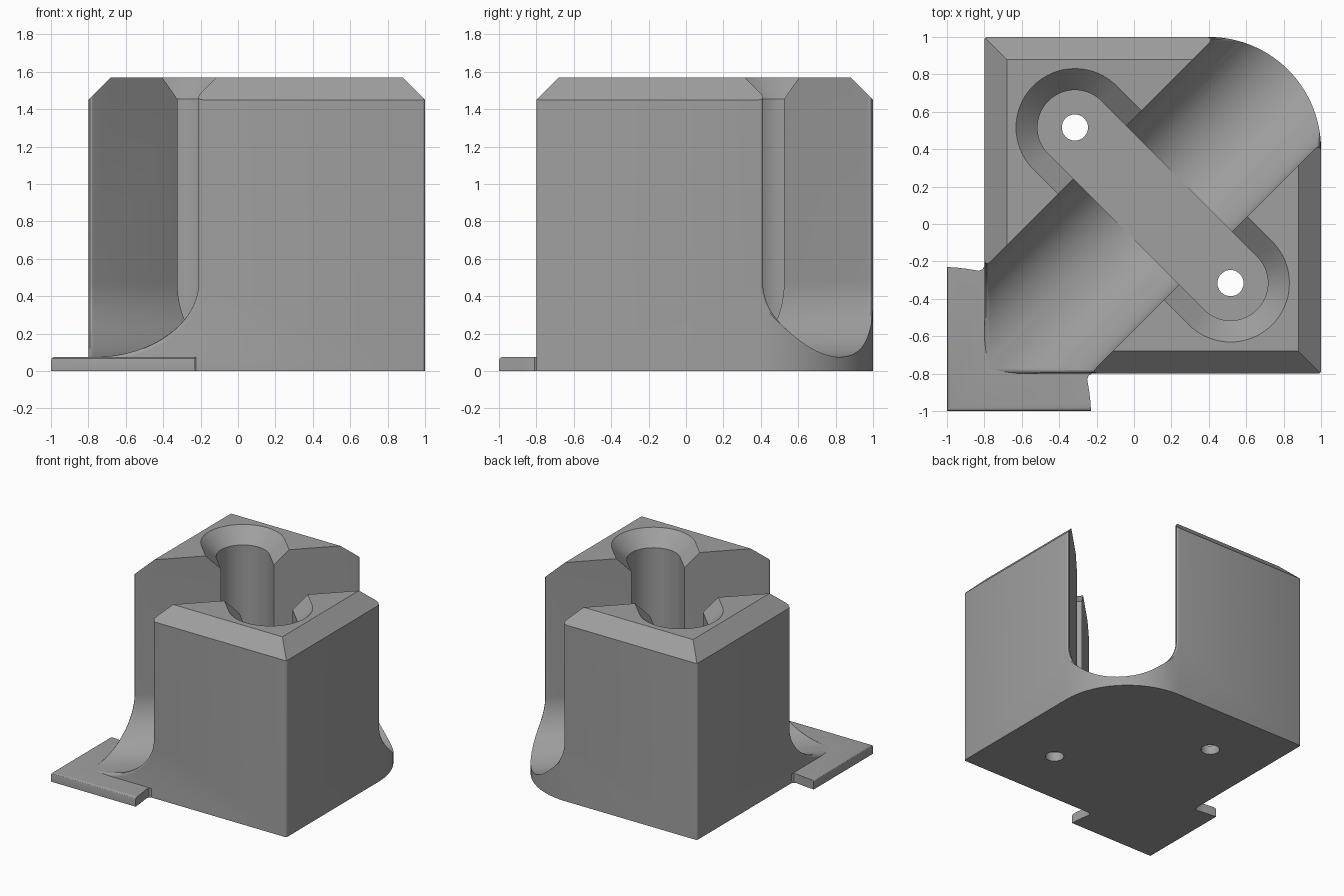
import bpy, bmesh, math

if "Cube" in bpy.data.objects:
    bpy.data.objects.remove(bpy.data.objects["Cube"])

LO, HI, TOP = -0.8, 1.0, 1.57      # body square limits and height
MID = 0.1                          # body centre in x and y
R2 = math.sqrt(0.5)
FLOOR = 0.075                      # channel floor and flange thickness

grey = bpy.data.materials.new("grey plastic")
grey.diffuse_color = (0.35, 0.35, 0.35, 1)
grey.use_nodes = True
grey.node_tree.nodes["Principled BSDF"].inputs["Base Color"].default_value = grey.diffuse_color


def loft(name, loops):
    """Closed solid through loops that have equal point counts."""
    bm = bmesh.new()
    rows = [[bm.verts.new(p) for p in loop] for loop in loops]
    n = len(rows[0])
    for a, b in zip(rows, rows[1:]):
        for i in range(n):
            j = (i + 1) % n
            bm.faces.new((a[i], a[j], b[j], b[i]))
    bm.faces.new(rows[0][::-1])
    bm.faces.new(rows[-1])
    bmesh.ops.recalc_face_normals(bm, faces=bm.faces)
    me = bpy.data.meshes.new(name)
    bm.to_mesh(me)
    bm.free()
    me.materials.append(grey)
    ob = bpy.data.objects.new(name, me)
    bpy.context.collection.objects.link(ob)
    return ob


def prism(name, pts, z0, z1):
    return loft(name, [[(x, y, z) for x, y in pts] for z in (z0, z1)])


def arc(cx, cy, r, a0, a1, n):
    return [(cx + r * math.cos(math.radians(a0 + (a1 - a0) * i / n)),
             cy + r * math.sin(math.radians(a0 + (a1 - a0) * i / n)))
            for i in range(n + 1)]


def boolean(target, cutter, op='DIFFERENCE'):
    mod = target.modifiers.new("cut", 'BOOLEAN')
    mod.operation, mod.object, mod.solver = op, cutter, 'EXACT'
    bpy.context.view_layer.objects.active = target
    bpy.ops.object.modifier_apply(modifier=mod.name)
    bpy.data.objects.remove(cutter, do_unlink=True)


# Body block with two slightly rounded upright edges
r = 0.015
plan = [(LO, LO)] + arc(HI - r, LO + r, r, -90, 0, 3) + [(HI, HI)] \
    + arc(LO + r, HI - r, r, 90, 180, 3)
body = prism("holder_body", plan, 0, TOP)

# Round-bottomed channel along the diagonal
CH = 0.4
profile = arc(0, FLOOR + CH, CH, 180, 360, 48) + [(CH, 2), (-CH, 2)]
channel = loft("channel_cutter", [
    [((t + s) * R2, (t - s) * R2, z) for s, z in profile] for t in (-2, 2)])
boolean(body, channel)

# Rounded lips where the channel leaves the block
bm = bmesh.new()
bm.from_mesh(body.data)
bmesh.ops.remove_doubles(bm, verts=bm.verts, dist=1e-5)


def is_lip(edge):
    a, b = (v.co for v in edge.verts)
    if any(abs(p.x - p.y) * R2 > CH + 0.002 or p.z < 0.05 for p in (a, b)):
        return False
    return any(abs(a[k] - w) < 1e-3 and abs(b[k] - w) < 1e-3
               for k in (0, 1) for w in (LO, HI))


bmesh.ops.bevel(bm, geom=[e for e in bm.edges if is_lip(e)], affect='EDGES',
                offset_type='WIDTH', offset=0.036, segments=4, profile=0.5,
                clamp_overlap=False)
bm.to_mesh(body.data)
bm.free()

# Large rounded back right corner
corner = arc(0.4, 0.4, 0.6, 0, 90, 32) + [(0.4, 1.3), (1.3, 1.3), (1.3, 0.4)]
boolean(body, prism("corner_cutter", corner, -0.2, 2))

# Chamfer around the top, cut by a 45 degree pyramid
def square(h, z):
    return [(MID + sx * h, MID + sy * h, z)
            for sx, sy in ((-1, -1), (1, -1), (1, 1), (-1, 1))]


boolean(body, loft("chamfer_cutter", [square(2.45, -0.1), square(0.68, TOP + 0.1)]),
        'INTERSECT')


# Cross slot with a flared mouth
def stadium(radius, z):
    d = 0.416
    pts = arc(MID + d, MID - d, radius, -135, 45, 32) \
        + arc(MID - d, MID + d, radius, 45, 225, 32)
    return [(x, y, z) for x, y in pts]


boolean(body, loft("slot_cutter", [stadium(0.2, FLOOR - 0.002), stadium(0.2, 1.455),
                                   stadium(0.415, TOP + 0.1)]))

# Screw holes through the floor
for sign in (-1, 1):
    hole = arc(MID + sign * 0.416, MID - sign * 0.416, 0.07, 0, 350, 35)
    boolean(body, prism("hole_cutter", hole, -0.1, 0.3))

# Thin corner flange, mirrored over the diagonal
half = [(-0.23, -1.0), (-0.233, -0.95), (-0.24, -0.89), (-0.25, -0.83),
        (-0.243, -0.81), (-0.22, -0.797), (-0.2, -0.77)]
outline = [(-1, -1)] + half + [(-0.77, -0.77)] + [(y, x) for x, y in half[::-1]]
flange = prism("corner_flange", outline, 0, FLOOR)
bm = bmesh.new()
bm.from_mesh(flange.data)
rim = [e for e in bm.edges if all(v.co.z > 0.05 for v in e.verts)
       and any(all(v.co[k] < -0.999 for v in e.verts) for k in (0, 1))]
bmesh.ops.bevel(bm, geom=rim, affect='EDGES', offset=0.018, segments=3, profile=0.5)
bm.to_mesh(flange.data)
bm.free()

# Smooth curved faces, keep crisp edges
for ob in (body, flange):
    bpy.ops.object.select_all(action='DESELECT')
    ob.select_set(True)
    bpy.context.view_layer.objects.active = ob
    bpy.ops.object.shade_smooth_by_angle(angle=math.radians(30))
